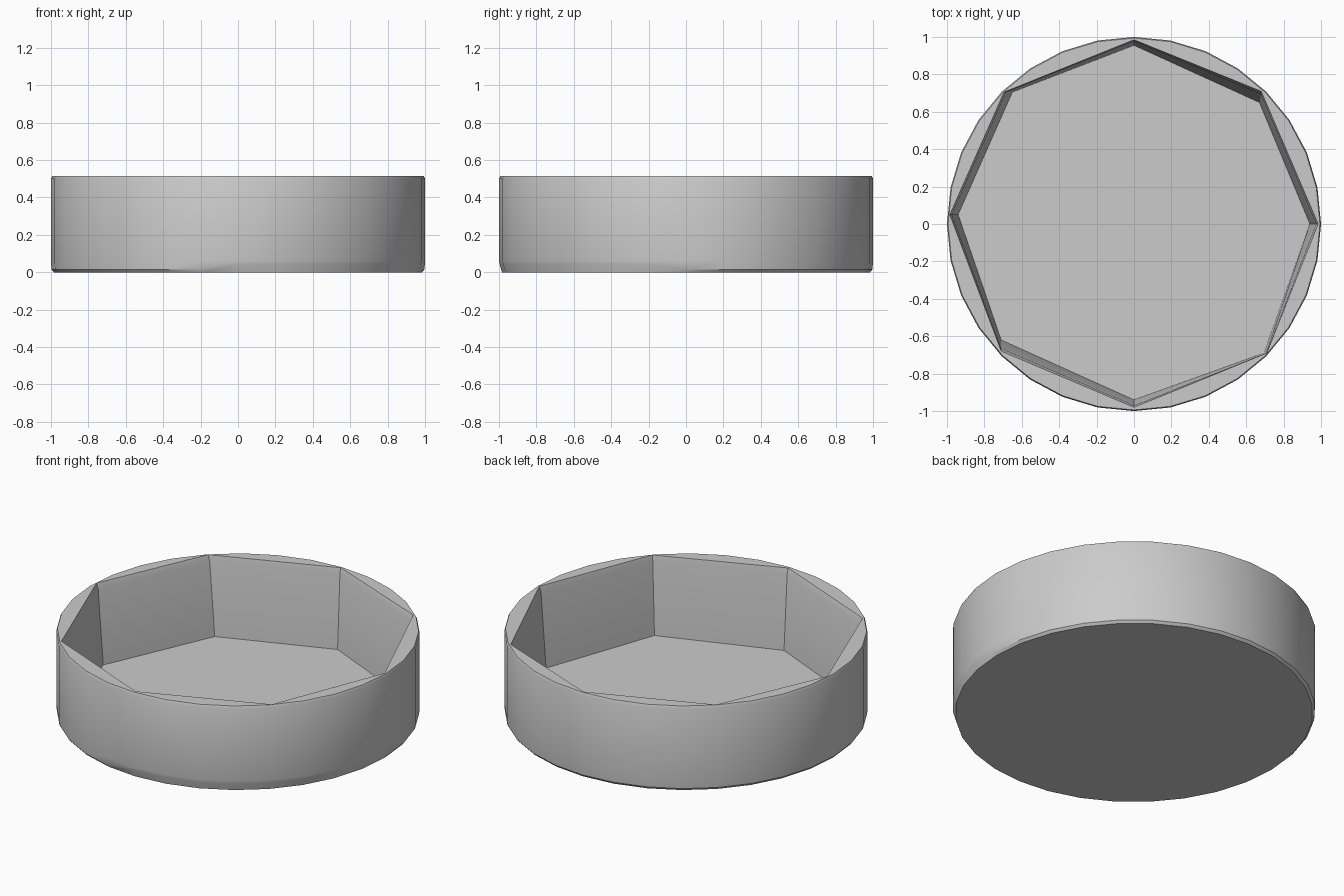
import bpy, bmesh
from math import sin, cos, pi
from mathutils import Vector

if "Cube" in bpy.data.objects:
    bpy.data.objects.remove(bpy.data.objects["Cube"], do_unlink=True)

SIDES = 32
CORNERS = 8
STEP = SIDES // CORNERS
TOP = 0.515
FLOOR = 0.03

grey = bpy.data.materials.new("light grey")
grey.use_nodes = True
colour = (0.6, 0.6, 0.6, 1)
grey.diffuse_color = colour
grey.node_tree.nodes["Principled BSDF"].inputs["Base Color"].default_value = colour

bm = bmesh.new()


def ring(radius, height):
    """Round ring; height is a function of the angle."""
    return [bm.verts.new((radius * cos(a), radius * sin(a), height(a)))
            for a in (2 * pi * i / SIDES for i in range(SIDES))]


def bridge(lower, upper):
    n = len(lower)
    for i in range(n):
        j = (i + 1) % n
        bm.faces.new((lower[i], lower[j], upper[j], upper[i]))


def chamfer_height(a):
    # the front left quarter has a taller chamfer
    return 0.045 if a >= 1.5 * pi - 0.01 else 0.015


# Outer wall with worn lower edge and softened rim
rings = [ring(0.984, lambda a: 0), ring(0.997, chamfer_height),
         ring(1.0, lambda a: 0.06), ring(1.0, lambda a: 0.5),
         ring(0.994, lambda a: TOP)]
for low, high in zip(rings, rings[1:]):
    bridge(low, high)
bm.faces.new(rings[0][::-1])

# Slightly uneven octagonal pocket
mouth_xy = [(0.985, 0), (0.68, 0.71), (0, 0.985), (-0.695, 0.705),
            (-0.985, 0.05), (-0.71, -0.68), (0, -0.98), (0.71, -0.69)]
floor_xy = [(0.94, 0), (0.67, 0.65), (0, 0.955), (-0.65, 0.705),
            (-0.94, 0.05), (-0.71, -0.62), (0, -0.94), (0.695, -0.69)]


def octagon(t, z):
    return [bm.verts.new(Vector((*m, z)).lerp(Vector((*f, z)), t))
            for m, f in zip(mouth_xy, floor_xy)]


mouth = octagon(0, TOP)
lip = octagon(0.25, 0.48)
floor = octagon(1, FLOOR)
bridge(mouth, lip)
bridge(lip, floor)
bm.faces.new(floor)

# Crescent rim pieces between the round edge and the pocket
for k in range(CORNERS):
    arc = [rings[-1][(k * STEP + i) % SIDES] for i in range(STEP + 1)]
    bm.faces.new(arc + [mouth[(k + 1) % CORNERS], mouth[k]])

bmesh.ops.recalc_face_normals(bm, faces=bm.faces)
mesh = bpy.data.meshes.new("round_dish")
bm.to_mesh(mesh)
bm.free()
mesh.materials.append(grey)
dish = bpy.data.objects.new("round_dish", mesh)
bpy.context.collection.objects.link(dish)

bpy.ops.object.select_all(action="DESELECT")
dish.select_set(True)
bpy.context.view_layer.objects.active = dish
bpy.ops.object.shade_smooth_by_angle(angle=0.5)
